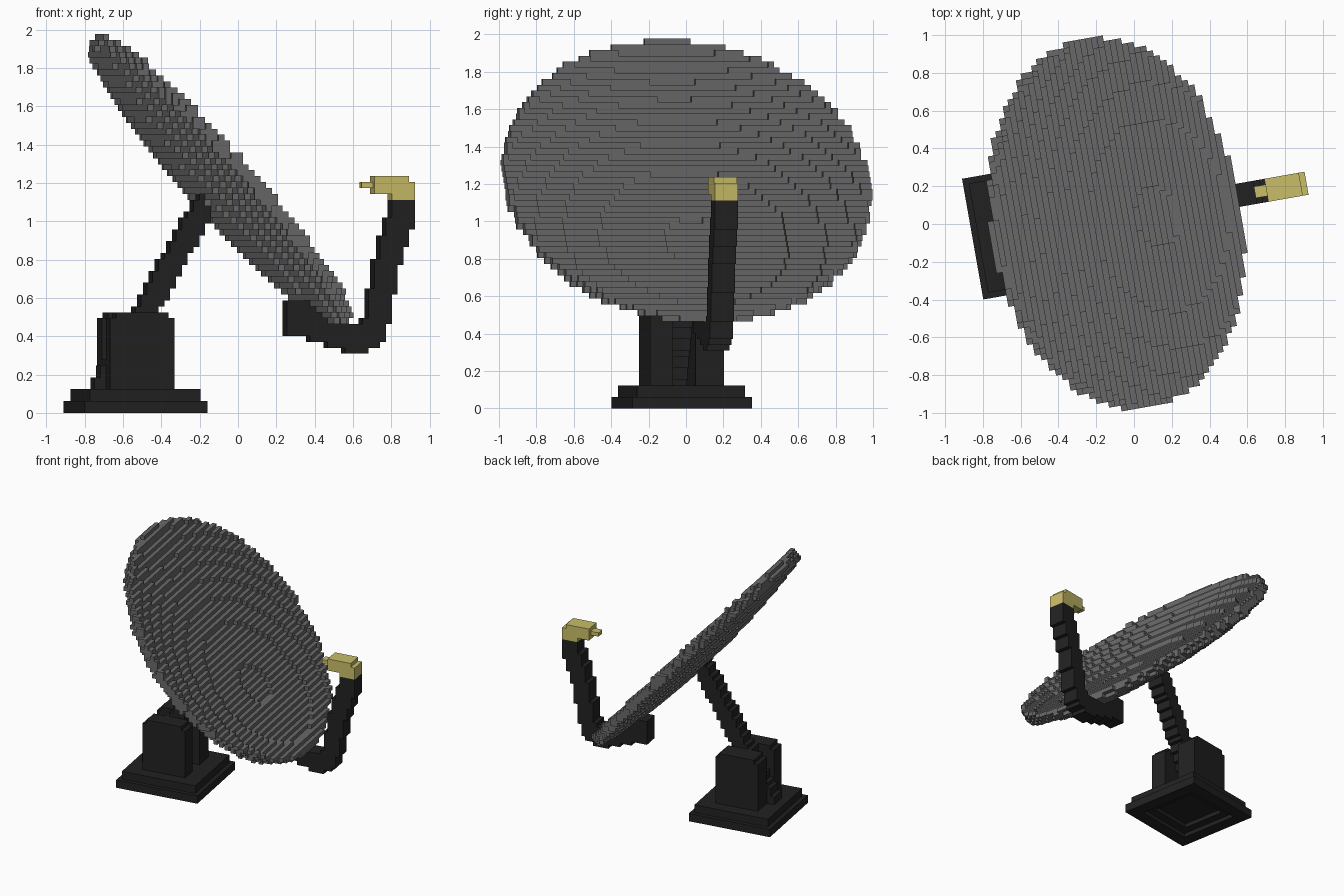
import bpy, bmesh, math
from mathutils import Vector

if "Cube" in bpy.data.objects:
    bpy.data.objects.remove(bpy.data.objects["Cube"], do_unlink=True)

V = 0.0309                                # edge length of one block
ORIGIN = Vector((-0.855, -0.255, 0.0))    # corner of the block grid
YAW = math.radians(10)
MID = 0.063                               # centre line of base, strut and arm


def material(name, rgb):
    m = bpy.data.materials.new(name)
    m.use_nodes = True
    m.diffuse_color = (*rgb, 1)
    m.node_tree.nodes["Principled BSDF"].inputs["Base Color"].default_value = (*rgb, 1)
    return m


GREY = material("dish grey", (0.14, 0.14, 0.14))
BLACK = material("matt black", (0.0155, 0.0155, 0.0155))
YELLOW = material("receiver yellow", (0.58, 0.51, 0.14))


def fill(inside, low, high):
    """Collect grid cells whose centres satisfy a shape rule."""
    lo = [math.floor((a - o) / V) for a, o in zip(low, ORIGIN)]
    hi = [math.ceil((a - o) / V) for a, o in zip(high, ORIGIN)]
    return {(i, j, k)
            for i in range(lo[0], hi[0])
            for j in range(lo[1], hi[1])
            for k in range(max(lo[2], 0), hi[2])
            if inside(*(ORIGIN + Vector((i + .5, j + .5, k + .5)) * V))}


def box(low, high):
    return fill(lambda *p: all(a < c < b for a, c, b in zip(low, p, high)), low, high)


def build(name, cells, mat):
    """Skin the cells with flat strips, merging neighbours into long faces."""
    bm = bmesh.new()
    for axis in range(3):
        run = 0 if axis == 1 else 1
        other = 3 - axis - run
        for side in (0, 1):
            def shifted(c, ax, n):
                d = list(c)
                d[ax] += n
                return tuple(d)
            step = 1 if side else -1
            shown = {c for c in cells if shifted(c, axis, step) not in cells}
            for c in shown:
                if shifted(c, run, -1) in shown:
                    continue
                n = 1
                while shifted(c, run, n) in shown:
                    n += 1
                corners = []
                for a, b in ((0, 0), (n, 0), (n, 1), (0, 1)):
                    p = Vector(c)
                    p[axis] += side
                    p[run] += a
                    p[other] += b
                    corners.append(bm.verts.new(ORIGIN + p * V))
                face = bm.faces.new(corners)
                face.normal_update()
                if face.normal[axis] * step < 0:
                    face.normal_flip()
    bmesh.ops.remove_doubles(bm, verts=bm.verts, dist=V / 100)
    mesh = bpy.data.meshes.new(name)
    bm.to_mesh(mesh)
    bm.free()
    mesh.materials.append(mat)
    obj = bpy.data.objects.new(name, mesh)
    obj.rotation_euler.z = YAW
    bpy.context.collection.objects.link(obj)


# Dish: a tilted, shallow parabolic shell
RADIUS, SAG, HALF = 0.985, 0.09, 0.037
TILT = math.radians(49)
CENTRE = Vector((-0.09, 0.02, 1.21))
ALONG = Vector((-math.cos(TILT), 0, math.sin(TILT)))
NORMAL = Vector((math.sin(TILT), 0, math.cos(TILT)))


def dish_height(p):
    d = Vector(p) - CENTRE
    r2 = (d.dot(ALONG) ** 2 + d.y ** 2) / RADIUS ** 2
    return r2, d.dot(NORMAL) + SAG * (1 - r2)


def in_dish(*p):
    r2, h = dish_height(p)
    return r2 < 1 and abs(h) < HALF


dish = fill(in_dish, (-0.85, -1.03, 0.4), (0.7, 1.05, 1.977))
build("dish", dish, GREY)

# Stepped base with a recessed underside
base = box((-0.855, -0.255, 0), (-0.206, 0.394, 2 * V))
base |= box((-0.855 + V, -0.255 + V, 2 * V), (-0.206 - V, 0.394 - V, 4 * V))
base -= box((-0.855 + 3 * V, -0.255 + 3 * V, 0), (-0.206 - 3 * V, 0.394 - 3 * V, V))
base -= box((-0.855 + 5 * V, -0.255 + 5 * V, 0), (-0.206 - 5 * V, 0.394 - 5 * V, 2 * V))
build("base", base, BLACK)


# Two cheek plates with clipped top corners
def in_cheek(x, y, z):
    across = abs(x + 0.53)
    return across < 0.18 and 0.06 < abs(y - 0.055) < 0.2 and across + max(0, z - 0.4) < 0.255


build("cheek_plates", fill(in_cheek, (-0.8, -0.2, 4 * V), (-0.3, 0.3, 17 * V)), BLACK)


# Leaning strut that stops behind the dish
def in_strut(x, y, z):
    lean = -0.444 + 0.557 * (z - 0.6)
    return abs(x - lean) < 0.068 and abs(y - MID) < 0.065 and dish_height((x, y, z))[1] < 0


strut = fill(in_strut, (-0.8, -0.05, 4 * V), (0.1, 0.2, 1.2)) - dish
build("strut", strut, BLACK)

# Hooked arm following a bent path
PATH = [Vector(p) for p in ((0.32, 0.47), (0.45, 0.43), (0.64, 0.375), (0.725, 0.42),
                            (0.80, 0.80), (0.865, 1.0), (0.87, 1.2))]


def in_arm(x, y, z):
    if abs(y - MID) > 0.065:
        return False
    p = Vector((x, z))
    for a, b in zip(PATH, PATH[1:]):
        t = (p - a).dot(b - a) / (b - a).length_squared
        if (p - a - (b - a) * min(1, max(0, t))).length < 0.066:
            return True
    return False


arm = fill(in_arm, (0.25, -0.05, 0.3), (1.0, 0.2, 36 * V))
arm |= box((0.255, 0, 13 * V), (0.46, 0.125, 19 * V))
arm = {c for c in arm if c not in dish
       and (c[0] > 45 or dish_height(ORIGIN + Vector(c) * V)[1] < 0)}
build("arm", arm, BLACK)

# Receiver head with a small nozzle facing the dish
head = box((0.72, 0, 37 * V), (0.905, 0.125, 40.3 * V))
head |= box((0.80, 0, 36 * V), (0.935, 0.125, 38.5 * V))
head |= box((0.67, 0.03, 38 * V), (0.75, 0.095, 39.4 * V))
build("receiver_head", head, YELLOW)
